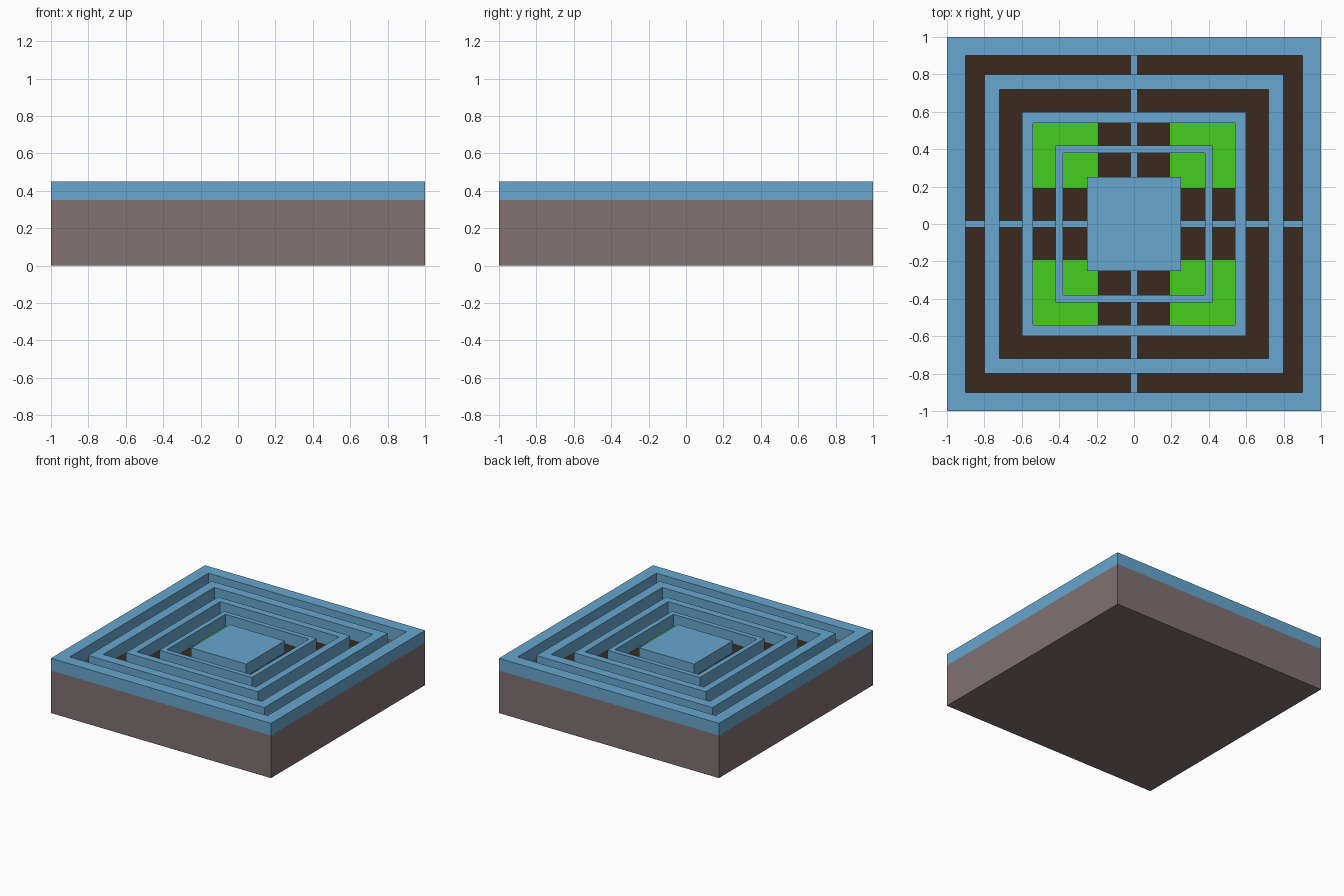
import bpy, bmesh

if "Cube" in bpy.data.objects:
    bpy.data.objects.remove(bpy.data.objects["Cube"])


def material(name, rgb):
    m = bpy.data.materials.new(name)
    # convert display colour to linear
    m.diffuse_color = [(c / 255) ** 2.2 for c in rgb] + [1]
    m.use_nodes = True
    m.node_tree.nodes["Principled BSDF"].inputs["Base Color"].default_value = m.diffuse_color
    return m


blue = material("blue_metal", (103, 165, 205))
mauve = material("mauve_casing", (127, 112, 114))
brown = material("dark_brown", (61, 46, 36))
green = material("green", (73, 204, 38))


def finish(name, bm, mat):
    bmesh.ops.recalc_face_normals(bm, faces=bm.faces)
    me = bpy.data.meshes.new(name)
    bm.to_mesh(me)
    bm.free()
    me.materials.append(mat)
    ob = bpy.data.objects.new(name, me)
    bpy.context.collection.objects.link(ob)
    return ob


def box(name, x0, x1, y0, y1, z0, z1, mat):
    bm = bmesh.new()
    bmesh.ops.create_cube(bm, size=1)
    for v in bm.verts:
        v.co = (x1 if v.co.x > 0 else x0, y1 if v.co.y > 0 else y0,
                z1 if v.co.z > 0 else z0)
    return finish(name, bm, mat)


def square_ring(name, outer, inner, z0, z1, mat):
    """Square frame with a rectangular section, swept round four corners."""
    bm = bmesh.new()
    section = [(outer, z0), (outer, z1), (inner, z1), (inner, z0)]
    loops = [[bm.verts.new((sx * r, sy * r, z)) for r, z in section]
             for sx, sy in ((1, 1), (-1, 1), (-1, -1), (1, -1))]
    for i in range(4):
        a, b = loops[i], loops[(i + 1) % 4]
        for j in range(4):
            k = (j + 1) % 4
            bm.faces.new((a[j], a[k], b[k], b[j]))
    return finish(name, bm, mat)


FLOOR, RIM, TOP = 0.25, 0.35, 0.45

# casing: underside slab and walls, with a dark floor inside
box("casing_bottom", -1, 1, -1, 1, 0, 0.2, mauve)
square_ring("casing_walls", 1, 0.9, 0.2, RIM, mauve)
box("inner_floor", -0.9, 0.9, -0.9, 0.9, 0.2, FLOOR, brown)

# four green pads on the floor
for sx in (-1, 1):
    for sy in (-1, 1):
        xs = sorted((sx * 0.19, sx * 0.54))
        ys = sorted((sy * 0.19, sy * 0.54))
        box("green_pad", *xs, *ys, FLOOR, FLOOR + 0.01, green)

# concentric louvre frames and centre plate
for name, outer, inner in (("outer_frame", 1, 0.9), ("wide_louvre", 0.8, 0.72),
                           ("middle_louvre", 0.6, 0.54), ("inner_louvre", 0.42, 0.38)):
    square_ring(name, outer, inner, RIM, TOP, blue)
box("centre_plate", -0.25, 0.25, -0.25, 0.25, RIM, TOP, blue)

# crossed support bars beneath the louvres
box("support_bar_x", -0.9, 0.9, -0.02, 0.02, 0.31, RIM, blue)
box("support_bar_y", -0.02, 0.02, -0.9, 0.9, 0.31, RIM, blue)
